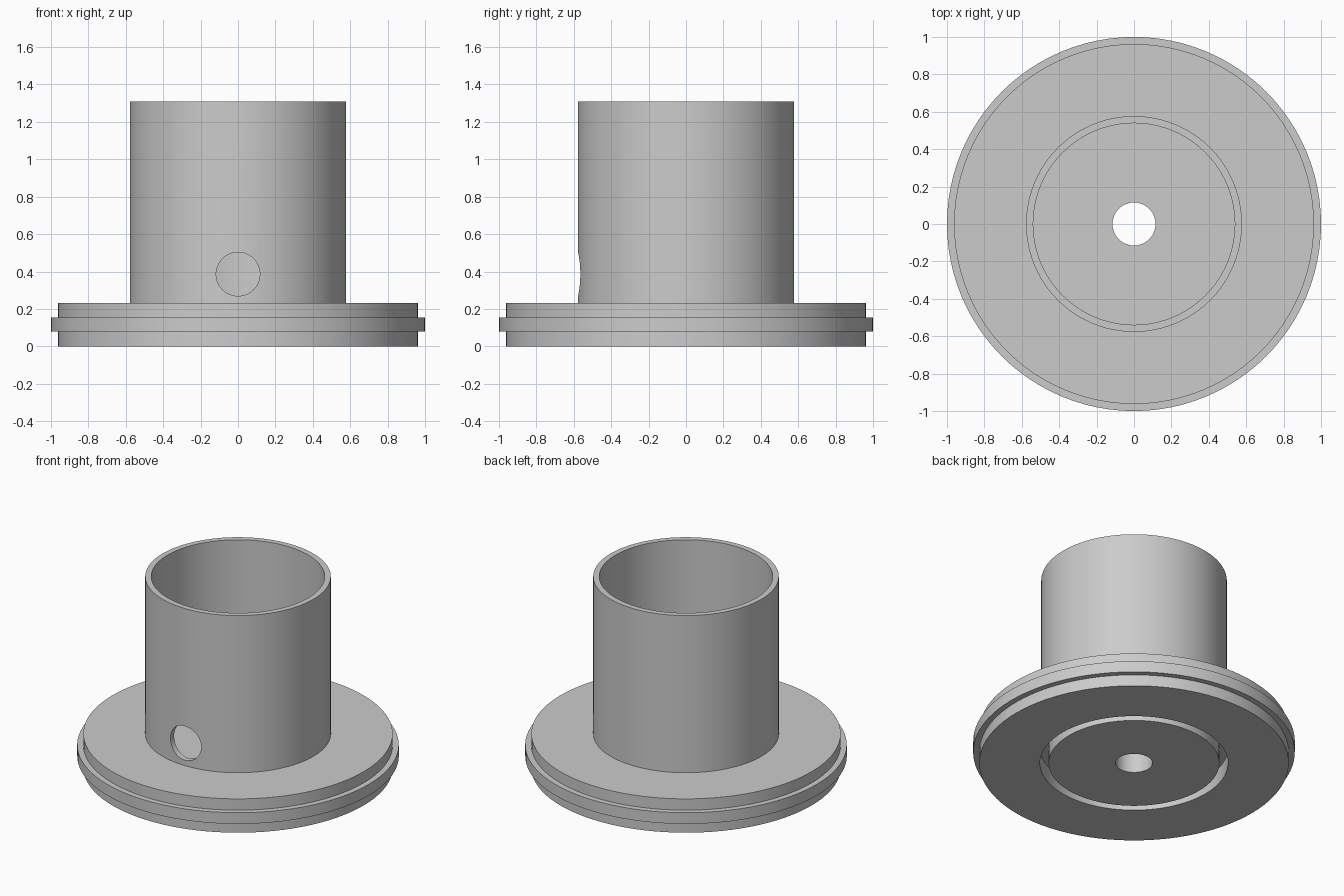
import bpy, bmesh, math

if "Cube" in bpy.data.objects:
    bpy.data.objects.remove(bpy.data.objects["Cube"])

SEGMENTS = 96

grey = bpy.data.materials.new("light grey")
grey.diffuse_color = (0.6, 0.6, 0.6, 1)
grey.use_nodes = True
grey.node_tree.nodes["Principled BSDF"].inputs["Base Color"].default_value = grey.diffuse_color


def lathe(name, profile):
    """Revolve a closed (radius, height) loop around z."""
    bm = bmesh.new()
    rings = []
    for i in range(SEGMENTS):
        a = 2 * math.pi * i / SEGMENTS
        rings.append([bm.verts.new((r * math.cos(a), r * math.sin(a), z)) for r, z in profile])
    n = len(profile)
    for i in range(SEGMENTS):
        a, b = rings[i], rings[(i + 1) % SEGMENTS]
        for j in range(n):
            k = (j + 1) % n
            bm.faces.new((a[j], b[j], b[k], a[k]))
    bmesh.ops.recalc_face_normals(bm, faces=bm.faces)
    mesh = bpy.data.meshes.new(name)
    bm.to_mesh(mesh)
    bm.free()
    obj = bpy.data.objects.new(name, mesh)
    bpy.context.collection.objects.link(obj)
    mesh.materials.append(grey)
    return obj


# Flange with raised rim, tube, central bore and the annular groove underneath
body = lathe("flanged_tube", [
    (0.115, 0), (0.531, 0), (0.531, 0.11), (0.585, 0.11), (0.585, 0),
    (0.962, 0), (0.962, 0.078), (1.0, 0.078), (1.0, 0.155), (0.962, 0.155),
    (0.962, 0.232), (0.577, 0.232), (0.577, 1.31), (0.539, 1.31),
    (0.539, 0.232), (0.115, 0.232),
])

# Round side hole through the front wall only
bpy.ops.mesh.primitive_cylinder_add(vertices=48, radius=0.117, depth=0.4,
                                    location=(0, -0.56, 0.386),
                                    rotation=(math.pi / 2, 0, 0))
cutter = bpy.context.object
cutter.name = "side_hole_cutter"
cutter.data.materials.append(grey)

cut = body.modifiers.new("side_hole", 'BOOLEAN')
cut.operation = 'DIFFERENCE'
cut.solver = 'EXACT'
cut.object = cutter

bpy.ops.object.select_all(action='DESELECT')
body.select_set(True)
bpy.context.view_layer.objects.active = body
bpy.ops.object.modifier_apply(modifier=cut.name)
bpy.data.objects.remove(cutter, do_unlink=True)
bpy.ops.object.shade_smooth_by_angle(angle=math.radians(30))
